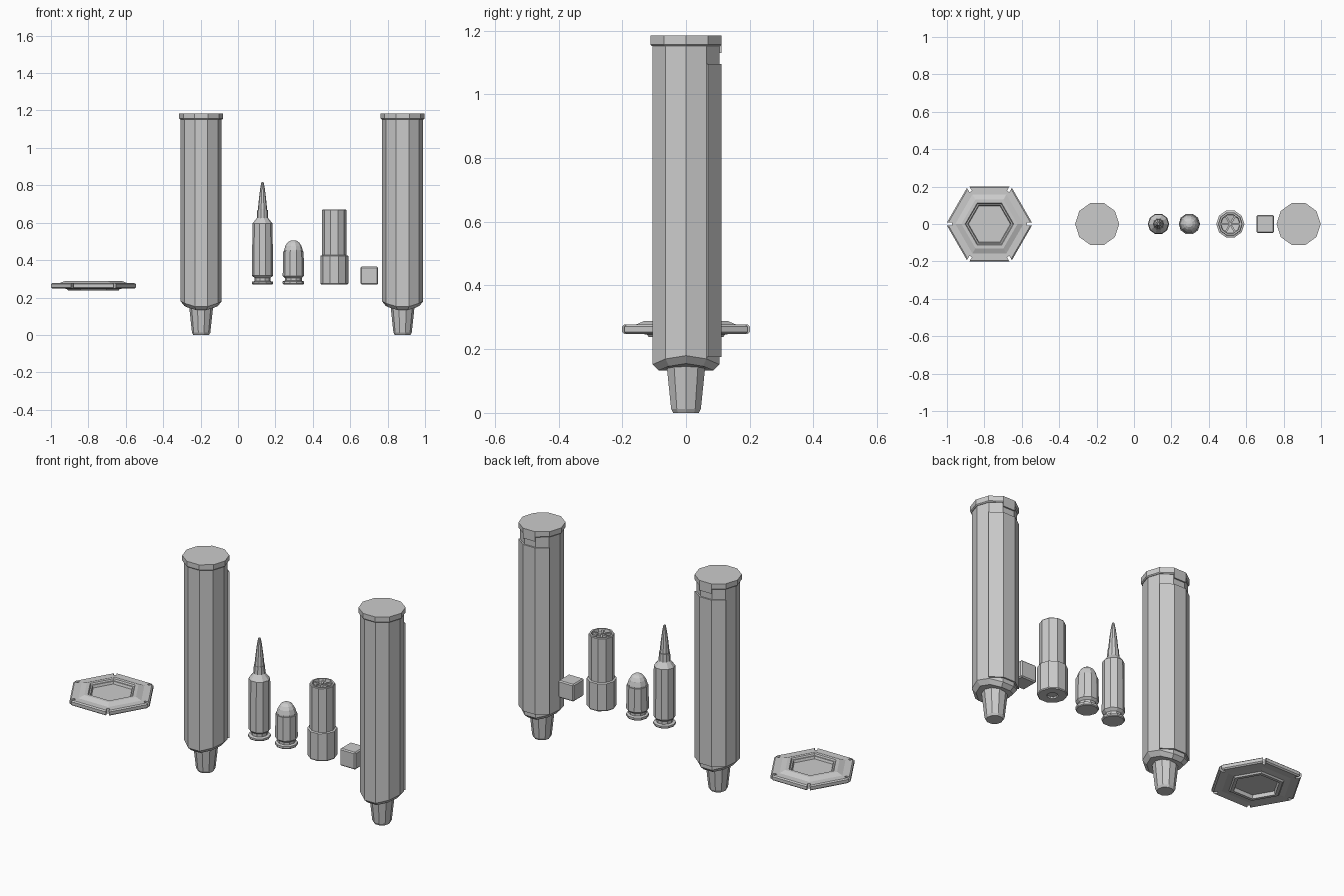
import bpy, bmesh, math
from mathutils import Matrix, Vector

if "Cube" in bpy.data.objects:
    bpy.data.objects.remove(bpy.data.objects["Cube"])


def finish(name, bm, loc=(0, 0, 0)):
    bmesh.ops.recalc_face_normals(bm, faces=bm.faces)
    mesh = bpy.data.meshes.new(name)
    bm.to_mesh(mesh)
    bm.free()
    ob = bpy.data.objects.new(name, mesh)
    ob.location = loc
    bpy.context.collection.objects.link(ob)
    return ob


def lathe(name, profile, x, sides=10, z_shift=None):
    """Revolve (radius, z) points; z_shift(angle, index) can slant a ring."""
    bm = bmesh.new()
    rings = []
    for i, (r, z) in enumerate(profile):
        ring = []
        for k in range(sides):
            a = math.tau * k / sides
            dz = z_shift(a, i) if z_shift else 0
            ring.append(bm.verts.new((r * math.cos(a), r * math.sin(a), z + dz)))
        rings.append(ring)
    for lo, hi in zip(rings, rings[1:]):
        for k in range(sides):
            j = (k + 1) % sides
            bm.faces.new((lo[k], lo[j], hi[j], hi[k]))
    bm.faces.new(rings[0])
    bm.faces.new(rings[-1])
    return finish(name, bm, (x, 0, 0))


def shell_strip(name, x, steps, r_in, r_out, z0, z1):
    """Raised strip wrapped over the given decagon corners."""
    bm = bmesh.new()
    cols = []
    for s in steps:
        a = math.radians(36 * s)
        c, d = math.cos(a), math.sin(a)
        cols.append([bm.verts.new((r * c, r * d, z)) for r, z in
                     ((r_in, z0), (r_out, z0), (r_out, z1), (r_in, z1))])
    for p, q in zip(cols, cols[1:]):
        for k in range(4):
            j = (k + 1) % 4
            bm.faces.new((p[k], p[j], q[j], q[k]))
    bm.faces.new(cols[0])
    bm.faces.new(cols[-1])
    return finish(name, bm, (x, 0, 0))


def boxes(name, items, loc):
    """Several boxes in one mesh: (centre, size, z rotation)."""
    bm = bmesh.new()
    for centre, size, rot in items:
        m = (Matrix.Rotation(rot, 4, 'Z') @ Matrix.Translation(centre)
             @ Matrix.Diagonal((*size, 1)))
        bmesh.ops.create_cube(bm, size=1, matrix=m)
    return finish(name, bm, loc)


# Two tall canisters
for side, x in (("left", -0.197), ("right", 0.88)):
    def slant(a, i):
        return (0.024, 0.031, 0)[i] * math.cos(a) ** 2
    lathe(side + "_canister_body", [(0.09, 0.131), (0.11, 0.149), (0.11, 1.157)], x, z_shift=slant)
    lathe(side + "_canister_cap", [(0.113, 1.152), (0.118, 1.157), (0.118, 1.185)], x)
    lathe(side + "_canister_nozzle", [(0.042, 0), (0.049, 0.012), (0.064, 0.15)], x)
    shell_strip(side + "_canister_back_panel", x, (1, 2, 3, 4), 0.105, 0.118, 0.175, 1.095)
    shell_strip(side + "_canister_cap_tab", x, (2, 3), 0.105, 0.118, 1.13, 1.16)

# Long pointed cartridge
lathe("rifle_case", [(0.053, 0.27), (0.057, 0.274), (0.057, 0.284), (0.042, 0.288), (0.042, 0.304),
                     (0.056, 0.317), (0.054, 0.595), (0.030, 0.625), (0.028, 0.668)], 0.131)
lathe("rifle_bullet", [(0.024, 0.66), (0.025, 0.67), (0.019, 0.73), (0.012, 0.785), (0.006, 0.817)], 0.131)

# Short round-nosed cartridge
lathe("pistol_case", [(0.053, 0.27), (0.057, 0.274), (0.057, 0.286), (0.045, 0.29), (0.045, 0.304),
                      (0.057, 0.315), (0.055, 0.445)], 0.296)
lathe("pistol_bullet", [(0.051, 0.44), (0.050, 0.453), (0.043, 0.476), (0.032, 0.493),
                        (0.018, 0.503), (0.004, 0.506)], 0.296)

# Wide shell with metal base, recessed primer and crimped top
lathe("shell_base", [(0.016, 0.278), (0.026, 0.278), (0.028, 0.27), (0.071, 0.27), (0.075, 0.275),
                     (0.075, 0.423), (0.066, 0.426)], 0.515)
lathe("shell_tube", [(0.065, 0.42), (0.065, 0.667), (0.062, 0.671), (0.053, 0.671), (0.050, 0.653),
                     (0.012, 0.646)], 0.515)
boxes("shell_crimp_folds", [((0.029, 0, 0), (0.046, 0.010, 0.02), math.tau * k / 6)
                            for k in range(6)], (0.515, 0, 0.654))

# Small cube
cube = boxes("small_block", [((0, 0, 0), (0.095, 0.095, 0.095), 0)], (0.702, 0, 0.317))
bev = cube.modifiers.new("edge", 'BEVEL')
bev.width = 0.006
bev.segments = 1

# Hexagonal plate: stepped on both faces with a thin recessed floor
HX = -0.773
plate = lathe("hex_plate", [(0.112, 0.257), (0.117, 0.238), (0.135, 0.238), (0.142, 0.246), (0.178, 0.250),
                            (0.224, 0.248), (0.232, 0.254), (0.232, 0.271), (0.224, 0.277),
                            (0.182, 0.277), (0.150, 0.289), (0.130, 0.289), (0.125, 0.281),
                            (0.117, 0.281), (0.112, 0.268)], HX, sides=6)
# Narrow slots cut in its six corners
cutter = boxes("slot_cutter", [((0.225, 0, 0), (0.05, 0.015, 0.1), math.tau * k / 6)
                               for k in range(6)], (HX, 0, 0.263))
cutter.hide_render = True
cut = plate.modifiers.new("slots", 'BOOLEAN')
cut.operation = 'DIFFERENCE'
cut.solver = 'EXACT'
cut.object = cutter
bpy.context.view_layer.update()
deps = bpy.context.evaluated_depsgraph_get()
result = bpy.data.meshes.new_from_object(plate.evaluated_get(deps))
plate.modifiers.clear()
plate.data = result
bpy.data.objects.remove(cutter)
